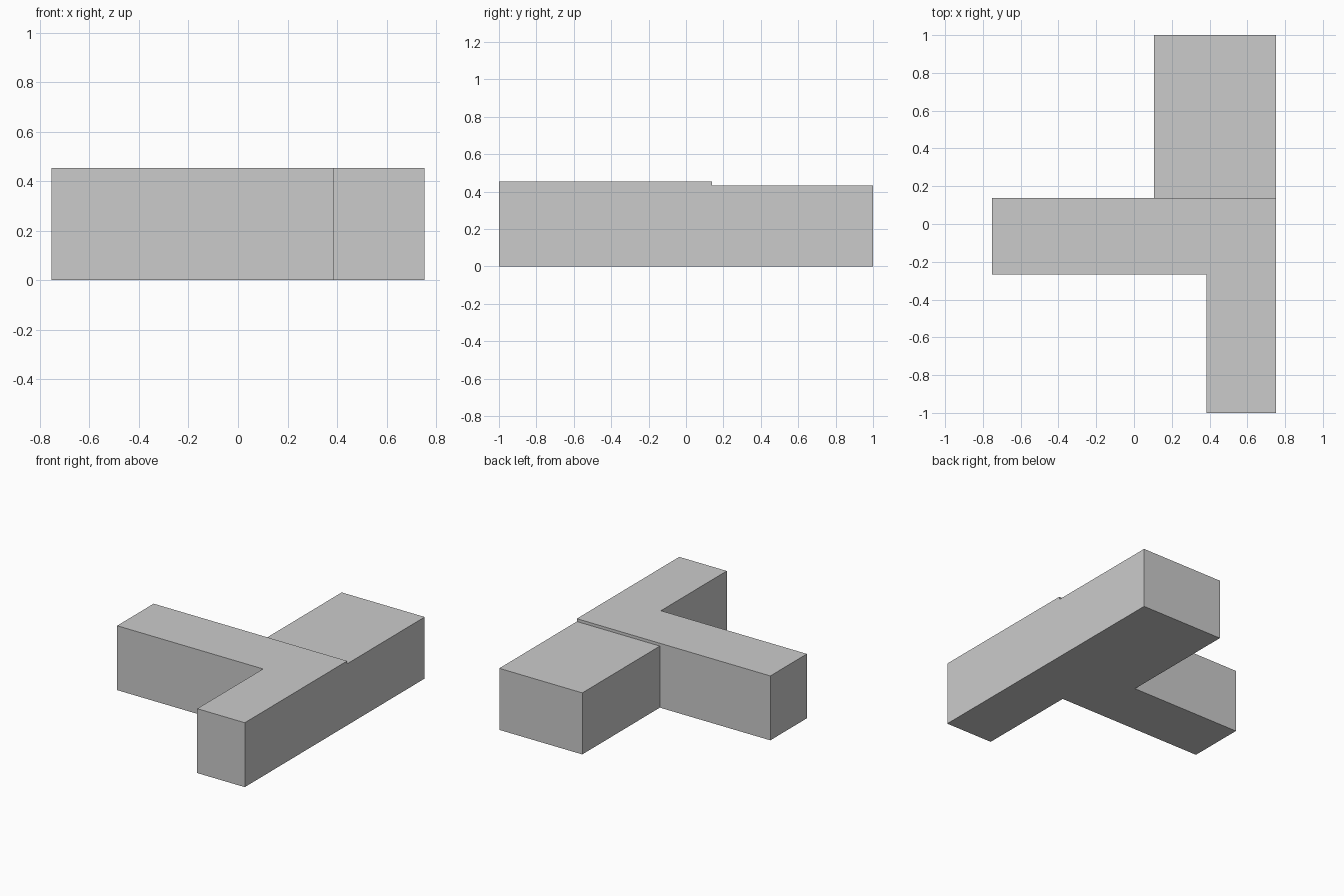
import bpy
import bmesh

if "Cube" in bpy.data.objects:
    bpy.data.objects.remove(bpy.data.objects["Cube"])

LOW, HIGH = 0.433, 0.453        # rear wing and main block heights
R, STEP = 0.753, 0.138          # right wall and line of the roof step


def raise_faces(bm, faces, height):
    """Extrude a face region straight up and return its new top faces."""
    new = bmesh.ops.extrude_face_region(bm, geom=faces)["geom"]
    verts = [g for g in new if isinstance(g, bmesh.types.BMVert)]
    bmesh.ops.translate(bm, verts=verts, vec=(0, 0, height))
    return [g for g in new if isinstance(g, bmesh.types.BMFace)]


bm = bmesh.new()
v = [bm.verts.new((x, y, 0)) for x, y in (
    (R, STEP), (0.107, STEP), (-R, STEP), (-R, -0.268),
    (0.383, -0.268), (0.383, -1), (R, -1), (R, 1), (0.107, 1))]

# Footprint: L-shaped main block, and the wider rear wing
main = bm.faces.new(v[:7])
wing = bm.faces.new((v[0], v[7], v[8], v[1]))

# Raise both together, then lift the main block slightly higher
tops = raise_faces(bm, [main, wing], LOW)
main_top = min(tops, key=lambda f: f.calc_center_median().y)
raise_faces(bm, [main_top], HIGH - LOW)

# Join the wall seams into clean flat faces
bmesh.ops.dissolve_limit(bm, angle_limit=0.001, verts=bm.verts[:], edges=bm.edges[:])
bmesh.ops.recalc_face_normals(bm, faces=bm.faces[:])

mesh = bpy.data.meshes.new("building_block")
bm.to_mesh(mesh)
bm.free()
obj = bpy.data.objects.new("building_block", mesh)
bpy.context.collection.objects.link(obj)
